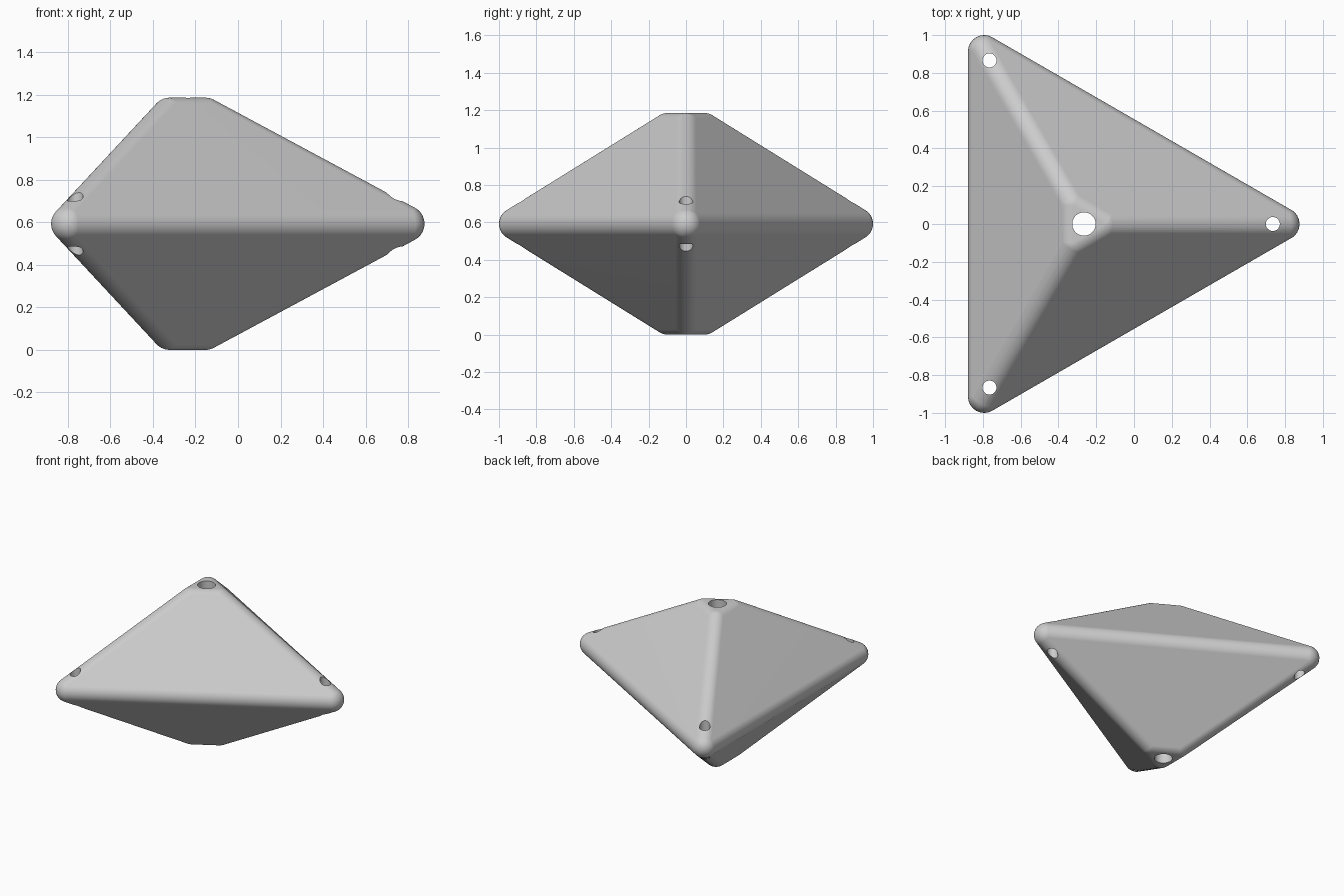
import bpy, bmesh
from math import cos, sin, pi
from mathutils import Vector

cube = bpy.data.objects.get("Cube")
if cube:
    bpy.data.objects.remove(cube, do_unlink=True)

CX, MID = -0.265, 0.5925      # axis position and equator height
ROUND = 0.085                 # edge rounding radius
WIDE, TIP = 1.0566, 0.112     # core triangle radii at equator and at each tip
RISE = MID - ROUND            # core half height
STEPS = 10

grey = bpy.data.materials.new("plain_grey")
grey.use_nodes = True
grey.diffuse_color = (0.6, 0.6, 0.6, 1)
grey.node_tree.nodes["Principled BSDF"].inputs["Base Color"].default_value = (0.6, 0.6, 0.6, 1)


def around(radius, turn, z):
    return Vector((CX + radius * cos(turn), radius * sin(turn), z))


def side_normal(turn, up):
    return Vector((RISE * cos(turn), RISE * sin(turn), up * (WIDE - TIP) / 2)).normalized()


def rounded_corner(centre, a, b, c, d):
    """Points of a ball patch spanning four face normals."""
    pts = []
    for i in range(STEPS + 1):
        u = i / STEPS
        low = a.slerp(b, u)
        high = c.slerp(d, u) if c != d else c
        pts += [centre + ROUND * low.slerp(high, j / STEPS) for j in range(STEPS + 1)]
    return pts


# Rounded double pyramid: the hull of its nine rounded corners
points = []
for k in range(3):
    turn = k * 2 * pi / 3
    before, after = turn - pi / 3, turn + pi / 3
    points += rounded_corner(around(WIDE, turn, MID),
                             side_normal(before, 1), side_normal(after, 1),
                             side_normal(before, -1), side_normal(after, -1))
    for up in (1, -1):
        pole = Vector((0, 0, up))
        points += rounded_corner(around(TIP, turn, MID + up * RISE),
                                 side_normal(before, up), side_normal(after, up), pole, pole)

bm = bmesh.new()
for p in points:
    bm.verts.new(p)
bmesh.ops.remove_doubles(bm, verts=bm.verts, dist=0.0001)
bmesh.ops.convex_hull(bm, input=bm.verts)
bmesh.ops.delete(bm, geom=[v for v in bm.verts if not v.link_faces], context='VERTS')
bmesh.ops.dissolve_limit(bm, angle_limit=0.005, verts=bm.verts, edges=bm.edges)
bmesh.ops.recalc_face_normals(bm, faces=bm.faces)
mesh = bpy.data.meshes.new("double_pyramid")
bm.to_mesh(mesh)
bm.free()
mesh.materials.append(grey)
body = bpy.data.objects.new("double_pyramid", mesh)
bpy.context.collection.objects.link(body)
bpy.ops.object.select_all(action='DESELECT')


def drill(location, radius):
    """Cut one upright hole right through the body."""
    bpy.ops.mesh.primitive_cylinder_add(vertices=40, radius=radius, depth=3, location=location)
    cutter = bpy.context.object
    cutter.name = "hole_cutter"
    cutter.hide_render = True
    cutter.data.materials.append(grey)
    cut = body.modifiers.new("hole", 'BOOLEAN')
    cut.operation, cut.solver, cut.object = 'DIFFERENCE', 'EXACT', cutter
    bpy.context.view_layer.objects.active = body
    bpy.ops.object.modifier_apply(modifier=cut.name)
    bpy.data.objects.remove(cutter, do_unlink=True)


# Centre hole and one hole near each outer corner
drill(around(0, 0, MID), 0.062)
for k in range(3):
    drill(around(1.0, k * 2 * pi / 3, MID), 0.037)

# Smooth rounding with flat main faces
body.select_set(True)
bpy.context.view_layer.objects.active = body
bpy.ops.object.shade_smooth_by_angle(angle=pi / 6)
weighted = body.modifiers.new("flat_faces", 'WEIGHTED_NORMAL')
weighted.keep_sharp = True
